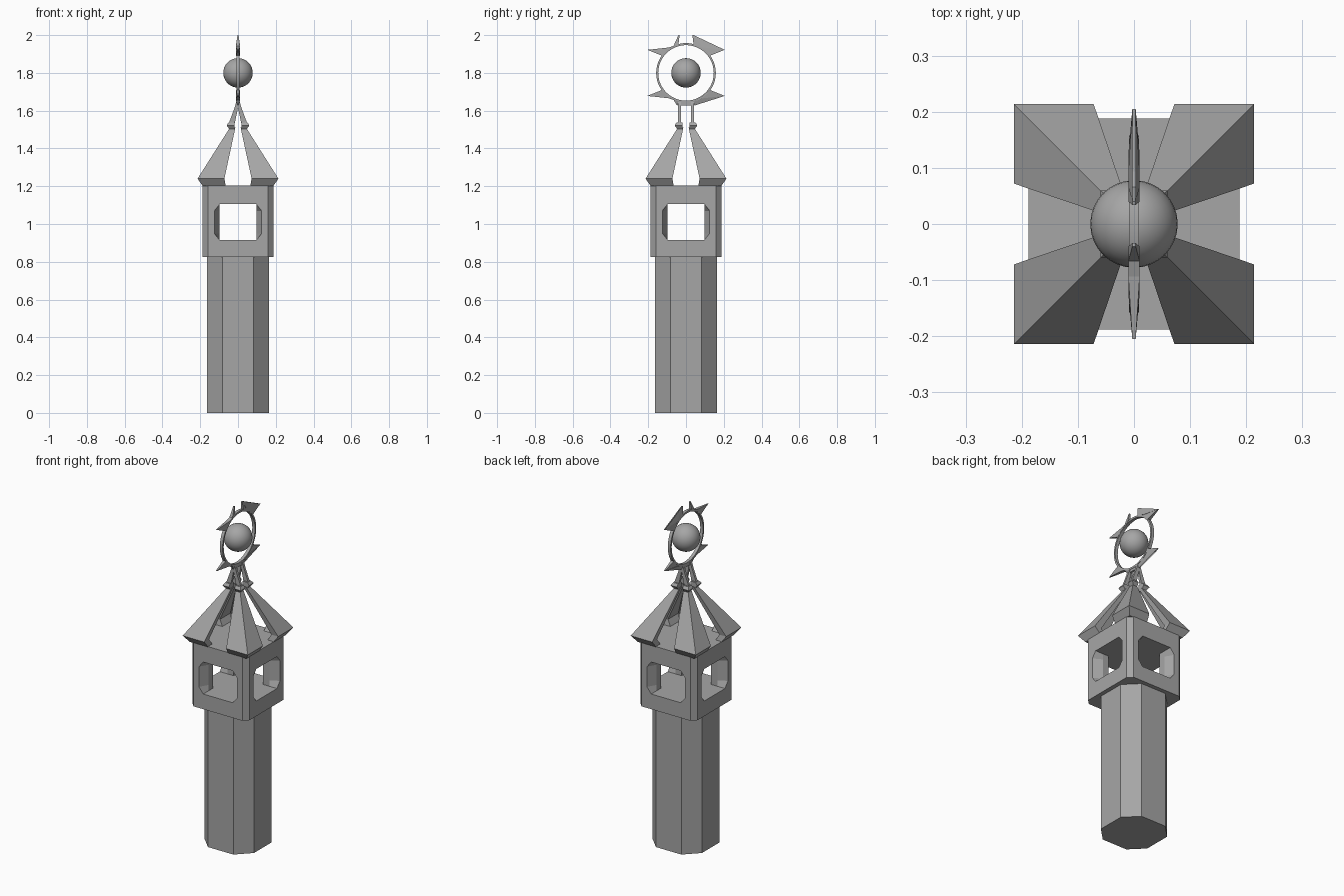
import bpy, bmesh, math

cube = bpy.data.objects.get("Cube")
if cube:
    bpy.data.objects.remove(cube, do_unlink=True)

GREY = (0.38, 0.38, 0.38, 1)
stone = bpy.data.materials.new("grey stone")
stone.use_nodes = True
stone.diffuse_color = GREY
stone.node_tree.nodes["Principled BSDF"].inputs["Base Color"].default_value = GREY

QUADRANTS = [(sx, sy) for sx in (1, -1) for sy in (1, -1)]


def add_loft(bm, rings):
    """Skin closed rings of 3D points and cap both ends."""
    loops = [[bm.verts.new(p) for p in ring] for ring in rings]
    n = len(loops[0])
    for a, b in zip(loops, loops[1:]):
        for i in range(n):
            j = (i + 1) % n
            bm.faces.new((a[i], a[j], b[j], b[i]))
    bm.faces.new(loops[0][::-1])
    bm.faces.new(loops[-1])


def finish(name, bm, smooth=True):
    bmesh.ops.recalc_face_normals(bm, faces=bm.faces)
    mesh = bpy.data.meshes.new(name)
    bm.to_mesh(mesh)
    bm.free()
    mesh.materials.append(stone)
    obj = bpy.data.objects.new(name, mesh)
    bpy.context.collection.objects.link(obj)
    if smooth:
        bpy.ops.object.select_all(action="DESELECT")
        obj.select_set(True)
        bpy.context.view_layer.objects.active = obj
        bpy.ops.object.shade_smooth_by_angle(angle=math.radians(30))
    return obj


def quadrant_lofts(name, levels):
    """Loft a +x +y section and repeat it in all four corners."""
    bm = bmesh.new()
    for sx, sy in QUADRANTS:
        add_loft(bm, [[(sx * x, sy * y, z) for x, y in pts] for z, pts in levels])
    return finish(name, bm, False)


def chamfered_block(name, half, cut, z0, z1):
    e = half - cut
    pts = [(e, half), (half, e), (half, -e), (e, -half),
           (-e, -half), (-half, -e), (-half, e), (-e, half)]
    bm = bmesh.new()
    add_loft(bm, [[(x, y, z) for x, y in pts] for z in (z0, z1)])
    return finish(name, bm, False)


# Shaft and the two slabs of the open chamber
chamfered_block("tower_shaft", 0.163, 0.08, 0, 0.825)
BOX, CUT, OPEN = 0.188, 0.028, 0.097
chamfered_block("chamber_floor", BOX, CUT, 0.825, 0.915)
chamfered_block("chamber_ceiling", BOX, CUT, 1.105, 1.205)


# Corner posts with flared window jambs
def post_section(flare):
    e, w, d = BOX - CUT, OPEN + flare, BOX - 0.05
    return [(w, BOX), (e, BOX), (BOX, e), (BOX, w), (d, OPEN), (OPEN, OPEN), (OPEN, d)]


quadrant_lofts("chamber_posts", [(z, post_section(f)) for z, f in
               ((0.915, 0), (0.95, 0.028), (1.07, 0.028), (1.105, 0))])


# Four bent roof panels with tapering gaps between them
def panel_section(r, gap, t):
    return [(gap, r), (r, r), (r, gap), (r - t, gap), (r - t, r - t), (gap, r - t)]


quadrant_lofts("roof_panels", [
    (1.2, panel_section(0.186, 0.065, 0.04)),
    (1.24, panel_section(0.214, 0.072, 0.045)),
    (1.51, panel_section(0.043, 0.014, 0.02))])


# Collars capping the panels
def square(lo, hi):
    return [(lo, lo), (hi, lo), (hi, hi), (lo, hi)]


quadrant_lofts("roof_collars", [(1.5, square(0.018, 0.045)), (1.522, square(0.018, 0.06)),
                                (1.538, square(0.018, 0.05))])


# Legs leaning together under the ring
def leg_section(x0, x1):
    return [(x0, 0.027), (x1, 0.027), (x1, 0.042), (x0, 0.042)]


quadrant_lofts("finial_legs", [(1.53, leg_section(0.018, 0.05)), (1.61, leg_section(0.001, 0.02)),
                               (1.65, leg_section(0, 0.008))])
bm = bmesh.new()
add_loft(bm, [[(x, y, z) for x, y in ((-0.007, -0.04), (0.007, -0.04), (0.007, 0.04), (-0.007, 0.04))]
              for z in (1.628, 1.648)])
finish("finial_crossbar", bm, False)

# Upright ring
CENTRE = 1.8
SEGMENTS = 48
bm = bmesh.new()
loops = []
for i in range(SEGMENTS):
    a = math.tau * i / SEGMENTS
    loops.append([bm.verts.new((x, r * math.cos(a), CENTRE + r * math.sin(a)))
                  for x, r in ((-0.009, 0.147), (0.009, 0.147), (0.009, 0.158), (-0.009, 0.158))])
for i, a in enumerate(loops):
    b = loops[(i + 1) % SEGMENTS]
    for k in range(4):
        m = (k + 1) % 4
        bm.faces.new((a[k], a[m], b[m], b[k]))
finish("finial_ring", bm)

# Forked thorns on the ring, thin at the tips
bm = bmesh.new()
for sy, sz in QUADRANTS:
    tip = (0.04, 0.2) if sz > 0 else (0.048, 0.172)
    outline = [(0.205, 0.122, 0.003), (0.094, 0.134, 0.01), (0.066, 0.143, 0.01),
               (*tip, 0.003), (tip[0] - 0.006, tip[1] - 0.001, 0.003),
               (0.04, 0.15, 0.01), (0.09, 0.121, 0.01), (0.125, 0.09, 0.01)]
    add_loft(bm, [[(s * t, sy * y, CENTRE + sz * z) for y, z, t in outline] for s in (-1, 1)])
bmesh.ops.triangulate(bm, faces=[f for f in bm.faces if len(f.verts) > 4])
finish("ring_thorns", bm, False)

# Floating ball
bm = bmesh.new()
bmesh.ops.create_uvsphere(bm, u_segments=32, v_segments=16, radius=0.078)
bmesh.ops.translate(bm, verts=bm.verts, vec=(0, 0, CENTRE))
finish("finial_ball", bm)
